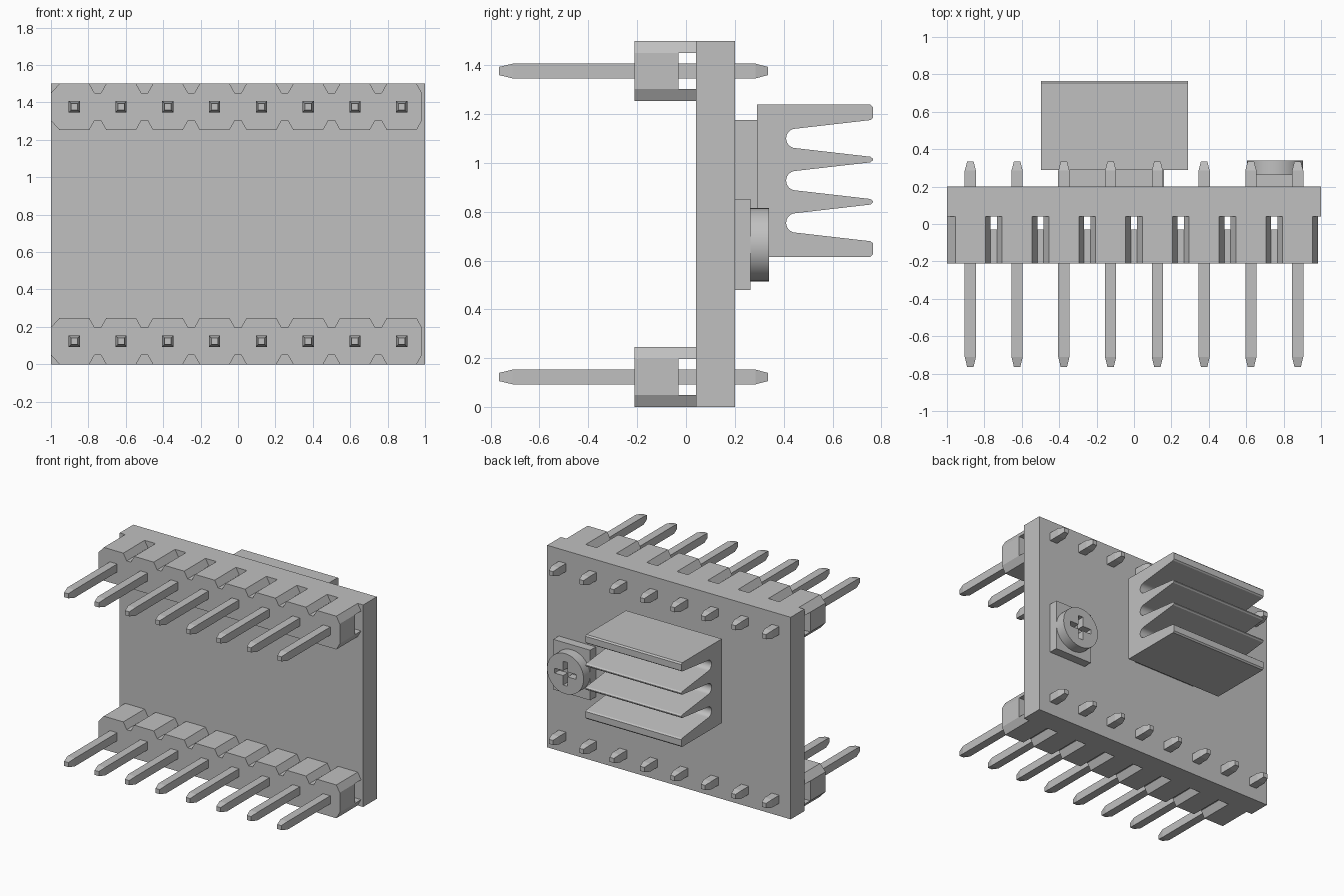
import bpy, bmesh, math
from mathutils import Vector

cube = bpy.data.objects.get("Cube")
if cube:
    bpy.data.objects.remove(cube, do_unlink=True)

grey = bpy.data.materials.new("plain grey")
grey.use_nodes = True
COLOUR = (0.53, 0.53, 0.53, 1)
grey.diffuse_color = COLOUR
grey.node_tree.nodes["Principled BSDF"].inputs["Base Color"].default_value = COLOUR


def finish(name, bm):
    bmesh.ops.recalc_face_normals(bm, faces=bm.faces)
    mesh = bpy.data.meshes.new(name)
    bm.to_mesh(mesh)
    bm.free()
    mesh.materials.append(grey)
    obj = bpy.data.objects.new(name, mesh)
    bpy.context.collection.objects.link(obj)
    return obj


def add_prism(bm, profile, axis, start, end):
    """Extrude a (horizontal, z) profile along x or y."""
    place = (lambda h, z, d: (d, h, z)) if axis == "x" else (lambda h, z, d: (h, d, z))
    face = bm.faces.new([bm.verts.new(place(h, z, start)) for h, z in profile])
    out = bmesh.ops.extrude_face_region(bm, geom=[face])
    verts = [g for g in out["geom"] if isinstance(g, bmesh.types.BMVert)]
    bmesh.ops.translate(bm, verts=verts, vec=Vector(place(0, 0, end - start)))


def prism(name, profile, axis, start, end):
    bm = bmesh.new()
    add_prism(bm, profile, axis, start, end)
    return finish(name, bm)


def rect(a, b, low, high):
    return [(a, low), (b, low), (b, high), (a, high)]


def smooth(obj):
    bpy.ops.object.select_all(action="DESELECT")
    obj.select_set(True)
    bpy.context.view_layer.objects.active = obj
    bpy.ops.object.shade_smooth_by_angle(angle=math.radians(30))


# Circuit board and chip
prism("board", rect(-1, 1, 0, 1.5), "y", 0.04, 0.2)
prism("chip", rect(-0.35, 0.16, 0.68, 1.176), "y", 0.2, 0.29)

# Pin headers: notched front bar, with chamfered ribs reaching back to the board
PINS = [-0.875 + 0.25 * i for i in range(8)]
HEIGHT, CHAMFER = 0.247, 0.05


def rib(x):
    left = -1 if x == PINS[0] else x - 0.108
    return [(left, CHAMFER), (x - 0.08, 0), (x + 0.08, 0), (x + 0.108, CHAMFER)]


def header(name, base):
    lower = [p for x in PINS for p in rib(x)]
    upper = [(x, HEIGHT - z) for x, z in reversed(lower)]
    bm = bmesh.new()
    add_prism(bm, [(x, base + z) for x, z in lower + upper], "y", -0.21, -0.03)
    for x in PINS:
        add_prism(bm, [(h, base + z) for h, z in rib(x)], "y", -0.03, 0.04)
        add_prism(bm, [(h, base + HEIGHT - z) for h, z in rib(x)], "y", -0.03, 0.04)
    finish(name, bm)


def pins(name, z):
    """Square pins with tapered ends, lofted along y."""
    bm = bmesh.new()
    for x in PINS:
        rings = []
        for y, r in ((-0.765, 0.017), (-0.71, 0.03), (0.285, 0.03), (0.335, 0.017)):
            rings.append([bm.verts.new((x + r * sx, y, z + r * sz))
                          for sx, sz in ((-1, -1), (1, -1), (1, 1), (-1, 1))])
        for a, b in zip(rings, rings[1:]):
            for i in range(4):
                j = (i + 1) % 4
                bm.faces.new((a[i], a[j], b[j], b[i]))
        bm.faces.new(rings[0])
        bm.faces.new(rings[-1])
    finish(name, bm)


for place, base in (("lower", 0), ("upper", 1.5 - HEIGHT)):
    header(place + "_header", base)
    pins(place + "_pins", base + HEIGHT / 2)

# Heat sink: tapered slots with round roots between four fins
BACK, TIP, LOW, HIGH, BEVEL = 0.29, 0.765, 0.615, 1.24, 0.01
profile = [(BACK, LOW), (TIP - BEVEL, LOW), (TIP, LOW + BEVEL)]
for i in range(3):
    mid = (LOW + HIGH) / 2 + (i - 1) * 0.173
    profile += [(TIP, mid - 0.083), (TIP - BEVEL, mid - 0.075)]
    for k in range(13):
        a = -math.pi / 2 + math.pi * k / 12
        profile.append((0.45 - 0.04 * math.cos(a), mid + 0.04 * math.sin(a)))
    profile += [(TIP - BEVEL, mid + 0.075), (TIP, mid + 0.083)]
profile += [(TIP, HIGH - BEVEL), (TIP - BEVEL, HIGH), (BACK, HIGH)]
smooth(prism("heat_sink", profile, "x", -0.497, 0.29))

# Adjustment screw: square base and a disc with a cross slot
CX, CZ, R = 0.753, 0.665, 0.15
prism("screw_base", rect(CX - 0.152, CX + 0.152, 0.48, 0.852), "y", 0.2, 0.265)
circle = [(CX + R * math.cos(math.tau * k / 48), CZ + R * math.sin(math.tau * k / 48))
          for k in range(48)]
disc = prism("screw_disc", circle, "y", 0.265, 0.34)
W, L = 0.018, 0.088
quarter = [(W, W), (W, L), (-W, L)]
cross = []
for turn in range(4):
    cross += [(CX + h, CZ + z) for h, z in quarter]
    quarter = [(-z, h) for h, z in quarter]
cutter = prism("cross_cutter", cross, "y", 0.285, 0.4)
cutter.hide_render = True
cut = disc.modifiers.new("cross_slot", "BOOLEAN")
cut.operation, cut.solver, cut.object = "DIFFERENCE", "EXACT", cutter
bpy.context.view_layer.objects.active = disc
bpy.ops.object.modifier_apply(modifier=cut.name)
bpy.data.objects.remove(cutter, do_unlink=True)
smooth(disc)
